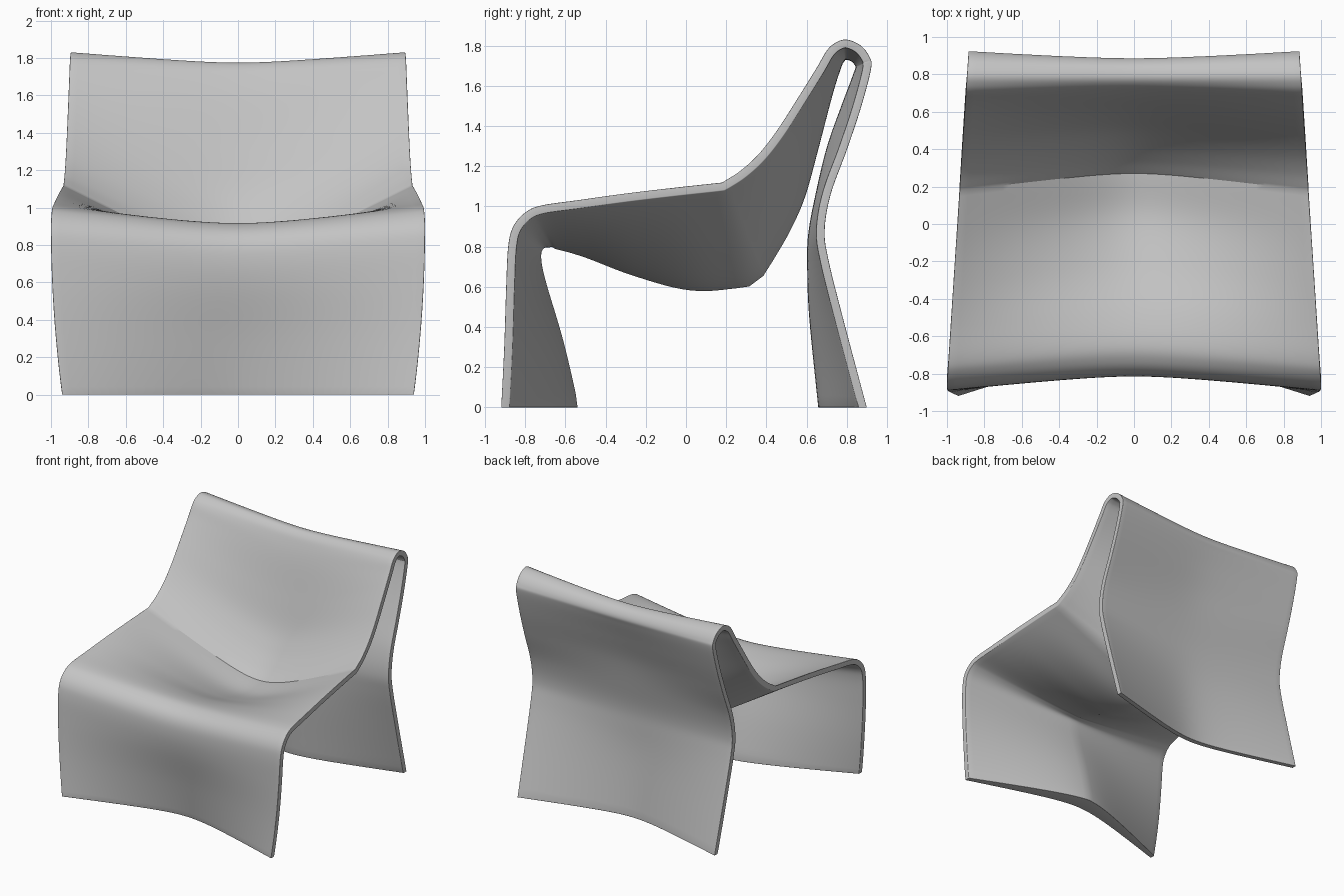
import bpy
import bmesh
import math
from mathutils import Vector

cube = bpy.data.objects.get("Cube")
if cube:
    bpy.data.objects.remove(cube, do_unlink=True)

# Outer surface stations: (side edge y, z, centre line y, z)
SEAT = [
    (-.92, 0, -.68, 0), (-.905, .3, -.74, .3), (-.895, .6, -.8, .57),
    (-.885, .8, -.815, .73), (-.86, .9, -.795, .83), (-.8, .97, -.735, .892),
    (-.72, 1.005, -.64, .917), (-.55, 1.03, -.47, .885), (-.3, 1.065, -.22, .795),
    (-.05, 1.095, .04, .728), (.18, 1.12, .27, .742),
]
BACK = [
    (.18, 1.12, .27, .742), (.27, 1.178, .34, .82), (.36, 1.26, .425, .935),
    (.45, 1.375, .505, 1.08), (.55, 1.53, .58, 1.3), (.65, 1.69, .66, 1.56),
    (.7, 1.775, .71, 1.69), (.745, 1.815, .745, 1.75), (.8, 1.83, .79, 1.775),
    (.87, 1.8, .85, 1.755), (.915, 1.74, .885, 1.7), (.92, 1.68, .87, 1.64),
    (.87, 1.49, .81, 1.48), (.8, 1.28, .74, 1.28), (.72, 1.06, .685, 1.05),
    (.69, .88, .65, .86), (.71, .73, .645, .7), (.78, .45, .655, .45),
    (.9, 0, .7, 0),
]
STEPS = 7
COLUMNS = 40
RIM = 0.042
ROUND = 0.25


def smooth_path(stations):
    """Catmull-Rom curve through the stations, with a free end at each side."""
    pts = [Vector(s) for s in stations]
    pts = [2 * pts[0] - pts[1]] + pts + [2 * pts[-1] - pts[-2]]
    path = []
    for a, b, c, d in zip(pts, pts[1:], pts[2:], pts[3:]):
        for k in range(STEPS):
            t = k / STEPS
            path.append(b + (c - a) * (t / 2)
                        + (2 * a - 5 * b + 4 * c - d) * (t * t / 2)
                        + (3 * b - a - 3 * c + d) * (t ** 3 / 2))
    path.append(pts[-2])
    return path


def half_width(y, z, front):
    width = min(1, 1 - 0.065 * (y + 0.85))
    if front and z < 0.9:
        width -= 0.06 * (1 - z / 0.9) ** 2
    return width


def dish(u):
    """Cross-section from centre (0) to edge (1): rounded middle, straight flanks."""
    return (math.hypot(u, ROUND) - ROUND) / (math.hypot(1, ROUND) - ROUND)


def swell(station):
    """Extra thickness on the centre line: slimmer at the front bend, none behind."""
    bend = 0.055 * math.exp(-((station - 3.6) / 2.2) ** 2)
    fade = min(1, max(0, (20 - station) / 10)) ** 2
    return (0.105 - bend) * fade


# Join both curves at the fold between seat and backrest
seat_path = smooth_path(SEAT)
rows = seat_path + smooth_path(BACK)[1:]
fold = len(seat_path) - 1
last = len(rows) - 1

# Upper skin
outer = []
for i, (ey, ez, cy, cz) in enumerate(rows):
    width = half_width(ey, ez, i <= fold)
    for j in range(COLUMNS + 1):
        u = 2 * j / COLUMNS - 1
        s = dish(u)
        outer.append(Vector((u * width, cy + (ey - cy) * s, cz + (ez - cz) * s)))

# Lower skin, with a ridge along the centre and flat feet
stride = COLUMNS + 1
inner = []
for i in range(last + 1):
    for j in range(stride):
        p = outer[i * stride + j]
        along = (outer[min(i + 1, last) * stride + j]
                 - outer[max(i - 1, 0) * stride + j])
        normal = Vector((0, -along.z, along.y)).normalized()
        depth = RIM + swell(i / STEPS) * (1 - abs(2 * j / COLUMNS - 1))
        q = p - normal * depth
        q.z = 0 if i in (0, last) else max(q.z, 0)
        inner.append(q)

count = len(outer)
faces = []
for i in range(last):
    for j in range(COLUMNS):
        a = i * stride + j
        quad = (a, a + 1, a + stride + 1, a + stride)
        faces.append(quad)
        faces.append([count + v for v in reversed(quad)])

# Rim joining the two skins
outline = list(range(COLUMNS))
outline += [i * stride + COLUMNS for i in range(last)]
outline += [last * stride + j for j in range(COLUMNS, 0, -1)]
outline += [i * stride for i in range(last, 0, -1)]
rim_edges = set()
for a, b in zip(outline, outline[1:] + outline[:1]):
    faces.append((b, a, count + a, count + b))
    rim_edges.add(frozenset((a, b)))
    rim_edges.add(frozenset((count + a, count + b)))

mesh = bpy.data.meshes.new("chair_shell")
mesh.from_pydata(outer + inner, [], faces)
bm = bmesh.new()
bm.from_mesh(mesh)

# Softened rim
soft = [e for e in bm.edges if frozenset(v.index for v in e.verts) in rim_edges]
bmesh.ops.bevel(bm, geom=soft, offset=0.012, offset_type="OFFSET", segments=4,
                profile=0.5, affect="EDGES", clamp_overlap=True)
bm.to_mesh(mesh)
bm.free()

shell = bpy.data.objects.new("chair_shell", mesh)
bpy.context.collection.objects.link(shell)
bpy.ops.object.select_all(action="DESELECT")
shell.select_set(True)
bpy.context.view_layer.objects.active = shell
bpy.ops.object.shade_smooth_by_angle(angle=math.radians(28))

# Plain grey shell
grey = bpy.data.materials.new("light_grey")
grey.use_nodes = True
colour = (0.55, 0.55, 0.55, 1)
grey.diffuse_color = colour
grey.node_tree.nodes["Principled BSDF"].inputs["Base Color"].default_value = colour
mesh.materials.append(grey)
